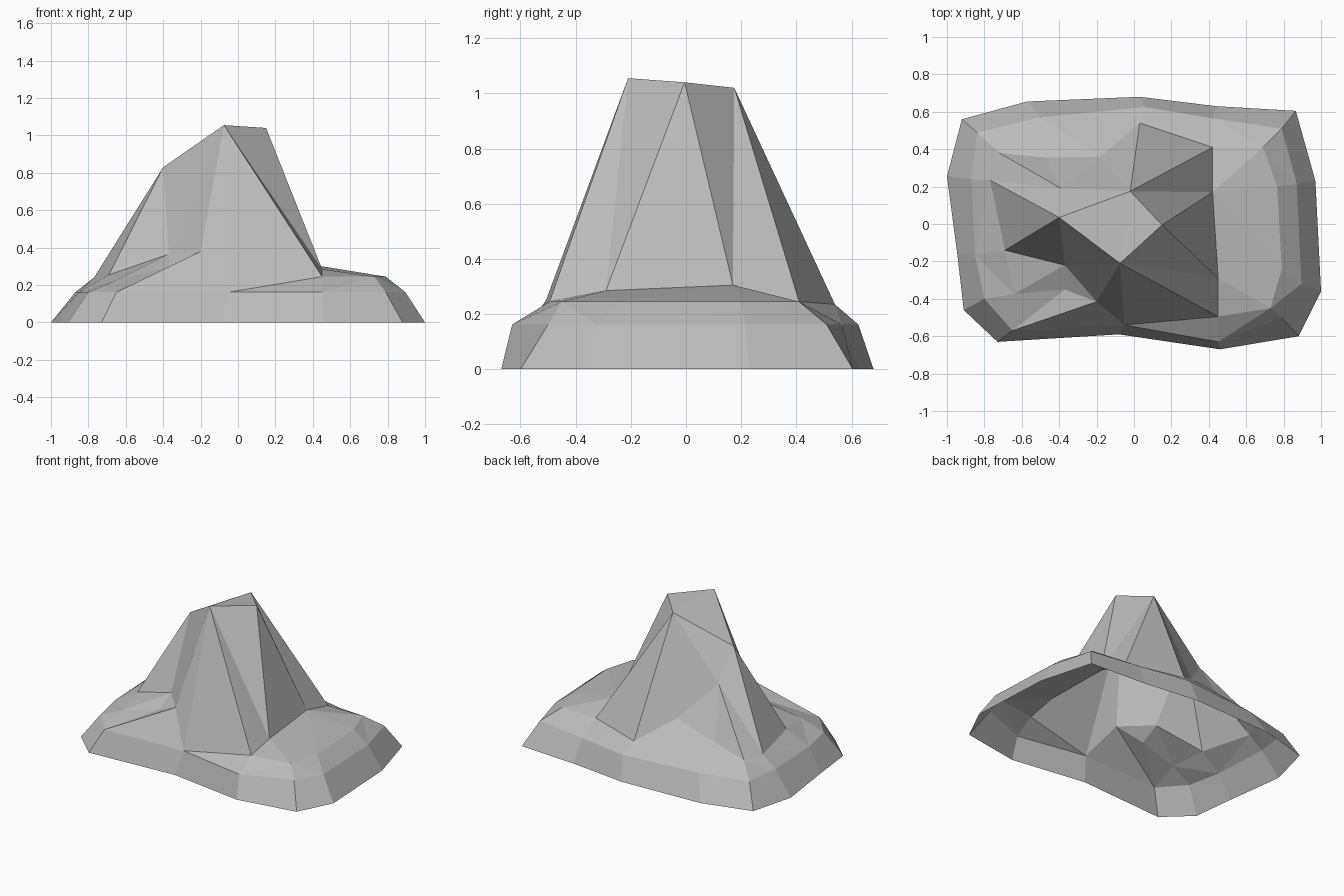
import bpy
from mathutils import Vector
from mathutils.geometry import delaunay_2d_cdt

cube = bpy.data.objects.get("Cube")
if cube:
    bpy.data.objects.remove(cube, do_unlink=True)

# Ground outline and the bevel outline above it, matched point by point
GROUND = [(-.92, .56), (-.57, .655), (.03, .68), (.44, .63), (.865, .605),
          (.97, .23), (1, -.36), (.88, -.6), (.46, -.67), (-.08, -.59),
          (-.73, -.63), (-.91, -.46), (-.945, -.16), (-1, .255)]
BEVEL_HEIGHT = .162
BEVEL = dict(
    corner_back_right=(-.84, .49), edge_back_right=(-.5, .57),
    edge_back=(.06, .625), edge_back_left=(.42, .565),
    corner_back_left=(.79, .51), side_back=(.87, .215),
    side_front=(.895, -.32), corner_front_left=(.79, -.5),
    edge_front_left=(.45, -.63), edge_front=(-.05, -.54),
    corner_front_right=(-.65, -.57), corner_side=(-.8, -.4),
    edge_side=(-.85, -.165), edge_left=(-.87, .24),
)

# Corners of the crag, above the bevel
RIM = .245
CRAG = dict(
    # summit
    peak_front=(-.075, -.21, 1.055), peak_right=(.15, -.005, 1.04),
    peak_back=(-.02, .175, 1.02), shoulder=(-.4, .035, .83),
    # back and left slopes
    spur=(-.39, .19, .62), back_slope=(-.18, .36, .385),
    back_dip=(-.475, .355, .29), back_corner=(-.72, .38, .24),
    left_rim=(-.77, .235, .24), left_step=(-.69, -.14, .255),
    # notch and buttress
    notch_top=(-.37, -.22, .365), notch_low=(-.37, -.35, .295),
    notch_lip=(-.64, -.375, .23), buttress=(-.2, -.415, .38),
    # foot of the cliff and right ledge
    front_foot=(.45, -.495, RIM), right_foot=(.45, -.29, .285),
    ledge=(.42, .17, .305), back_foot=(.42, .41, RIM),
    back_rim=(.03, .54, .235), rim_front=(.73, -.45, RIM),
    rim_right=(.79, -.24, RIM), rim_left=(.765, .2, RIM),
    rim_back=(.69, .41, RIM),
)

# Ridge lines, each a path through named corners
RIDGES = [
    # summit and cliff
    "peak_front peak_right peak_back peak_front shoulder peak_back",
    "shoulder spur peak_back back_slope spur back_dip",
    "back_slope back_rim peak_back back_foot",
    "peak_back ledge peak_right right_foot peak_front front_foot",
    "peak_front buttress edge_front peak_front",
    # notch and left side
    "buttress corner_front_right notch_low buttress",
    "peak_front notch_top shoulder left_step notch_top buttress",
    "shoulder left_rim spur back_corner left_rim left_step",
    "notch_top notch_low notch_lip notch_top",
    "left_step notch_lip corner_front_right",
    "notch_lip corner_side",
    "notch_lip edge_side left_step",
    "edge_left left_rim edge_side",
    # ledge and rim
    "edge_front front_foot edge_front_left",
    "front_foot right_foot ledge back_foot back_rim edge_back",
    "front_foot rim_front rim_right rim_left rim_back back_foot",
    "rim_front corner_front_left",
    "rim_right side_front",
    "rim_left side_back",
    "rim_back corner_back_left",
    "back_foot edge_back_left",
    "corner_back_right back_corner back_dip",
]


def fill_crag(points, names, ring_size):
    """Triangulate inside the bevel ring, keeping every ridge as an edge."""
    index = {name: i for i, name in enumerate(names)}
    ridges = set()
    for line in RIDGES:
        path = [index[name] for name in line.split()]
        ridges.update(tuple(sorted(pair)) for pair in zip(path, path[1:]))
    flat = [Vector(p[:2]) for p in points]
    _, _, tris, origin, _, _ = delaunay_2d_cdt(
        flat, list(ridges), [list(reversed(range(ring_size)))], 1, 1e-5)
    return [[origin[i][0] for i in tri] for tri in tris]


count = len(BEVEL)
upper = [(x, y, BEVEL_HEIGHT) for x, y in BEVEL.values()] + list(CRAG.values())
faces = fill_crag(upper, list(BEVEL) + list(CRAG), count)

# Sloping skirt between the bevel and the ground, open underneath
verts = upper + [(x, y, 0) for x, y in GROUND]
first = len(upper)
for i in range(count):
    j = (i + 1) % count
    faces.append([i, j, first + j, first + i])

# Flat-shaded rock object
mesh = bpy.data.meshes.new("rock")
mesh.from_pydata(verts, [], faces)
mesh.update()
rock = bpy.data.objects.new("rock", mesh)
bpy.context.collection.objects.link(rock)

# Grey stone
GREY = (.5, .5, .5, 1)
stone = bpy.data.materials.new("grey stone")
stone.use_nodes = True
stone.diffuse_color = GREY
stone.node_tree.nodes["Principled BSDF"].inputs["Base Color"].default_value = GREY
mesh.materials.append(stone)
